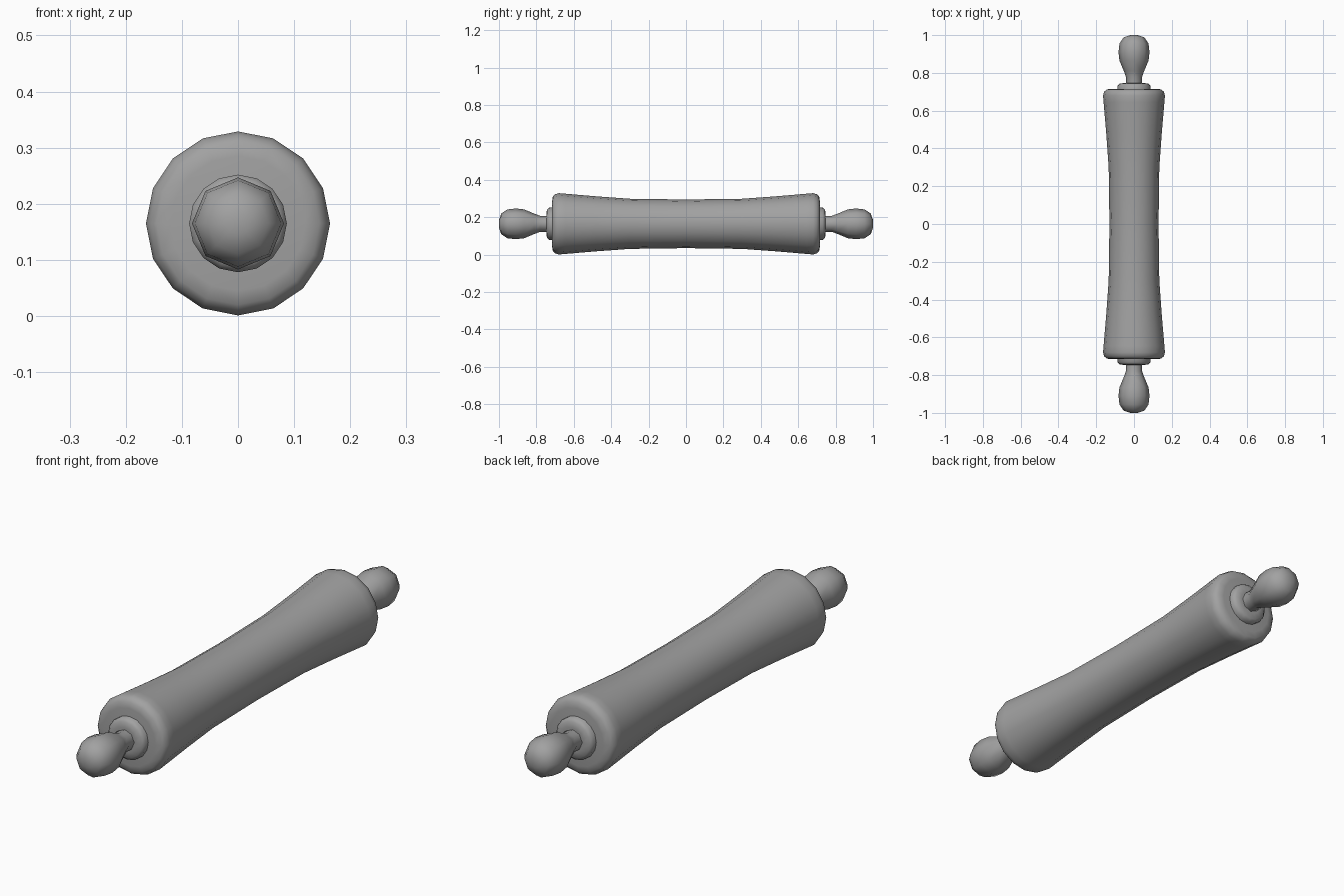
import bpy, math

if "Cube" in bpy.data.objects:
    bpy.data.objects.remove(bpy.data.objects["Cube"], do_unlink=True)

AXIS_HEIGHT = 0.165

grey = bpy.data.materials.new("plain grey")
grey.use_nodes = True
colour = (0.36, 0.36, 0.36, 1)
grey.diffuse_color = colour
grey.node_tree.nodes["Principled BSDF"].inputs["Base Color"].default_value = colour


def lathe(name, profile, sides, angle):
    """Turn (y, radius) points around the long axis and cap both ends."""
    verts, faces = [], []
    for y, r in profile:
        for i in range(sides):
            a = math.tau * i / sides
            verts.append((r * math.sin(a), y, r * math.cos(a)))
    for k in range(len(profile) - 1):
        for i in range(sides):
            j = (i + 1) % sides
            a, b = k * sides, (k + 1) * sides
            faces.append((a + i, a + j, b + j, b + i))
    last = (len(profile) - 1) * sides
    faces.append(tuple(reversed(range(sides))))
    faces.append(tuple(range(last, last + sides)))
    # Profiles run toward +y, so reverse the winding to face outward
    mesh = bpy.data.meshes.new(name)
    mesh.from_pydata(verts, [], [f[::-1] for f in faces])
    mesh.flip_normals()
    mesh.materials.append(grey)
    obj = bpy.data.objects.new(name, mesh)
    obj.location.z = AXIS_HEIGHT
    bpy.context.collection.objects.link(obj)
    bpy.ops.object.select_all(action="DESELECT")
    obj.select_set(True)
    bpy.context.view_layer.objects.active = obj
    bpy.ops.object.mode_set(mode="EDIT")
    bpy.ops.mesh.select_all(action="SELECT")
    bpy.ops.mesh.normals_make_consistent(inside=False)
    bpy.ops.object.mode_set(mode="OBJECT")
    bpy.ops.object.shade_smooth_by_angle(angle=math.radians(angle))
    return obj


# Waisted roller with rounded rims
half = [(0.30, 0.134), (0.48, 0.147), (0.645, 0.161), (0.68, 0.164),
        (0.70, 0.158), (0.712, 0.145), (0.716, 0.12)]
roller = [(-y, r) for y, r in reversed(half)] + [(0, 0.13)] + half
lathe("roller", roller, 16, 60)

# Collar and turned handle at each end
collar = [(0.70, 0.087), (0.732, 0.087), (0.744, 0.075), (0.746, 0.05)]
handle = [(0.72, 0.043), (0.78, 0.043), (0.81, 0.054), (0.865, 0.077),
          (0.91, 0.082), (0.955, 0.077), (0.988, 0.055), (1.0, 0.02)]
for side, turn in (("front", math.pi), ("back", 0)):
    lathe(side + "_collar", collar, 16, 50).rotation_euler.z = turn
    lathe(side + "_handle", handle, 8, 60).rotation_euler.z = turn
